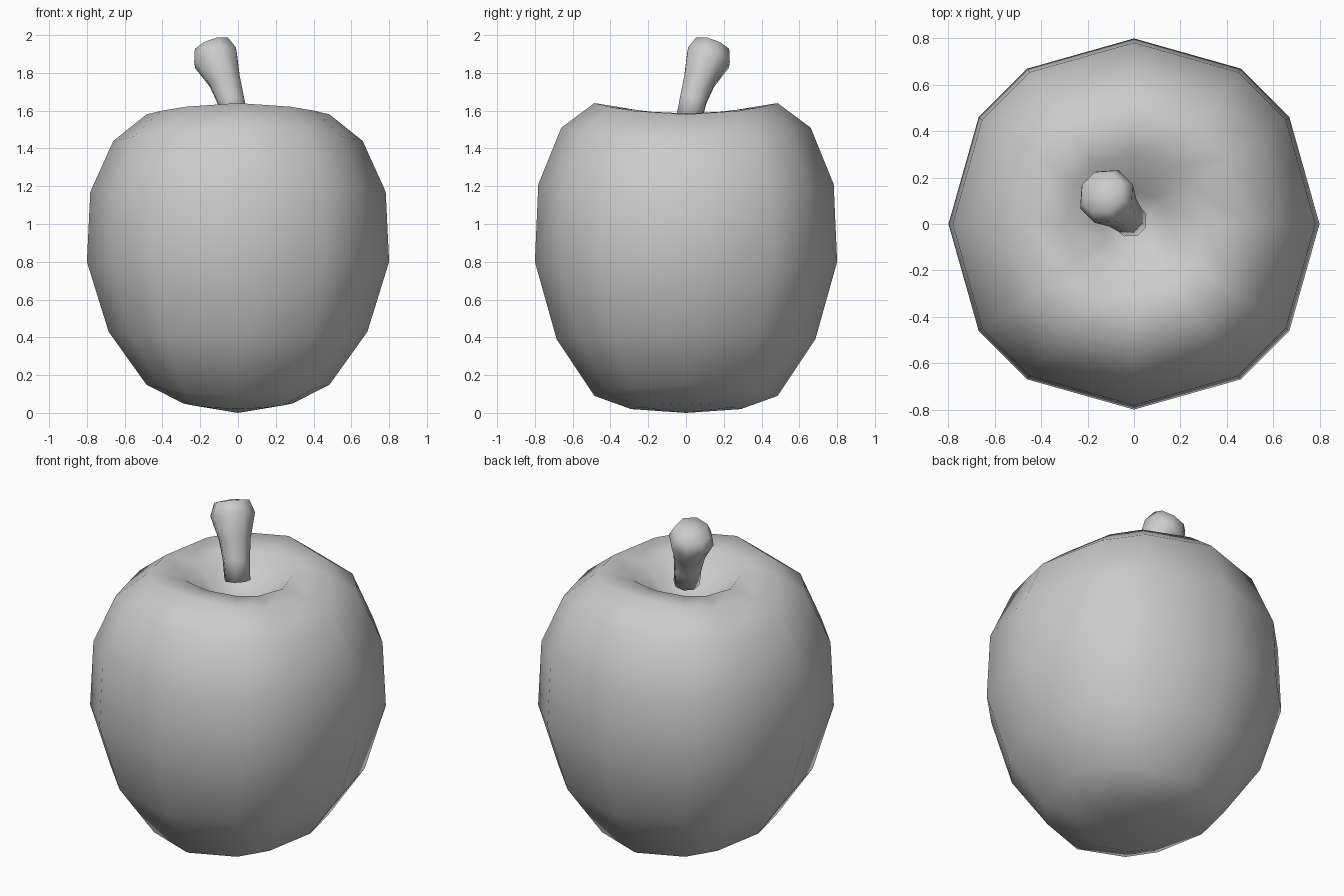
import bpy, bmesh
from math import sin, cos, radians, pi
from mathutils import Vector

if "Cube" in bpy.data.objects:
    bpy.data.objects.remove(bpy.data.objects["Cube"])


def loft(name, rings, start, end):
    """Skin a stack of equal-length rings and close both ends with a fan."""
    bm = bmesh.new()
    rows = [[bm.verts.new(p) for p in ring] for ring in rings]
    n = len(rows[0])
    for a, b in zip(rows, rows[1:]):
        for i in range(n):
            j = (i + 1) % n
            bm.faces.new((a[i], a[j], b[j], b[i]))
    for row, tip in ((rows[0], start), (rows[-1], end)):
        c = bm.verts.new(tip)
        for i in range(n):
            bm.faces.new((row[i], row[(i + 1) % n], c))
    bmesh.ops.recalc_face_normals(bm, faces=bm.faces)
    for f in bm.faces:
        f.smooth = True
    mesh = bpy.data.meshes.new(name)
    bm.to_mesh(mesh)
    bm.free()
    obj = bpy.data.objects.new(name, mesh)
    bpy.context.collection.objects.link(obj)
    return obj


# Apple body: 12-sided rings, wavy so front and back sit higher at the top
# (radius, height at the sides, height at front and back)
profile = [
    (0.29, 0.05, 0.02),
    (0.485, 0.15, 0.09),
    (0.685, 0.43, 0.39),
    (0.80, 0.80, 0.80),
    (0.782, 1.17, 1.21),
    (0.66, 1.44, 1.51),
    (0.485, 1.58, 1.64),
    (0.30, 1.585, 1.61),
    (0.14, 1.45, 1.46),
]
angles = [radians(q + a) for q in (0, 90, 180, 270) for a in (0, 34.5, 55.5)]


def body_ring(r, z_side, z_front):
    pts = []
    for k, a in enumerate(angles):
        rr = r if k % 3 == 0 else r * 1.016
        z = (z_side + z_front) / 2 + (z_side - z_front) / 2 * cos(2 * a)
        pts.append((rr * cos(a), rr * sin(a), z))
    return pts


loft("apple_body", [body_ring(*p) for p in profile], (0, 0, 0), (0, 0, 1.40))

# Stem: 8-sided, flaring, leaning back and left
# (lean distance, height, radius, tilt in degrees)
lean = Vector((-1, 1, 0)).normalized()
side = Vector((1, 1, 0)).normalized()
up = Vector((0, 0, 1))
stem = [
    (0.02, 1.55, 0.073, 12),
    (0.055, 1.66, 0.077, 20),
    (0.10, 1.76, 0.09, 25),
    (0.168, 1.88, 0.127, 28),
    (0.197, 1.945, 0.10, 28),
]


def stem_ring(t, z, r, tilt):
    c = lean * t + up * z
    u = lean * cos(radians(tilt)) - up * sin(radians(tilt))
    return [c + u * r * cos(pi / 8 + k * pi / 4) + side * r * sin(pi / 8 + k * pi / 4)
            for k in range(8)]


loft("stem", [stem_ring(*s) for s in stem],
     lean * 0.02 + up * 1.55, lean * 0.203 + up * 1.956)
